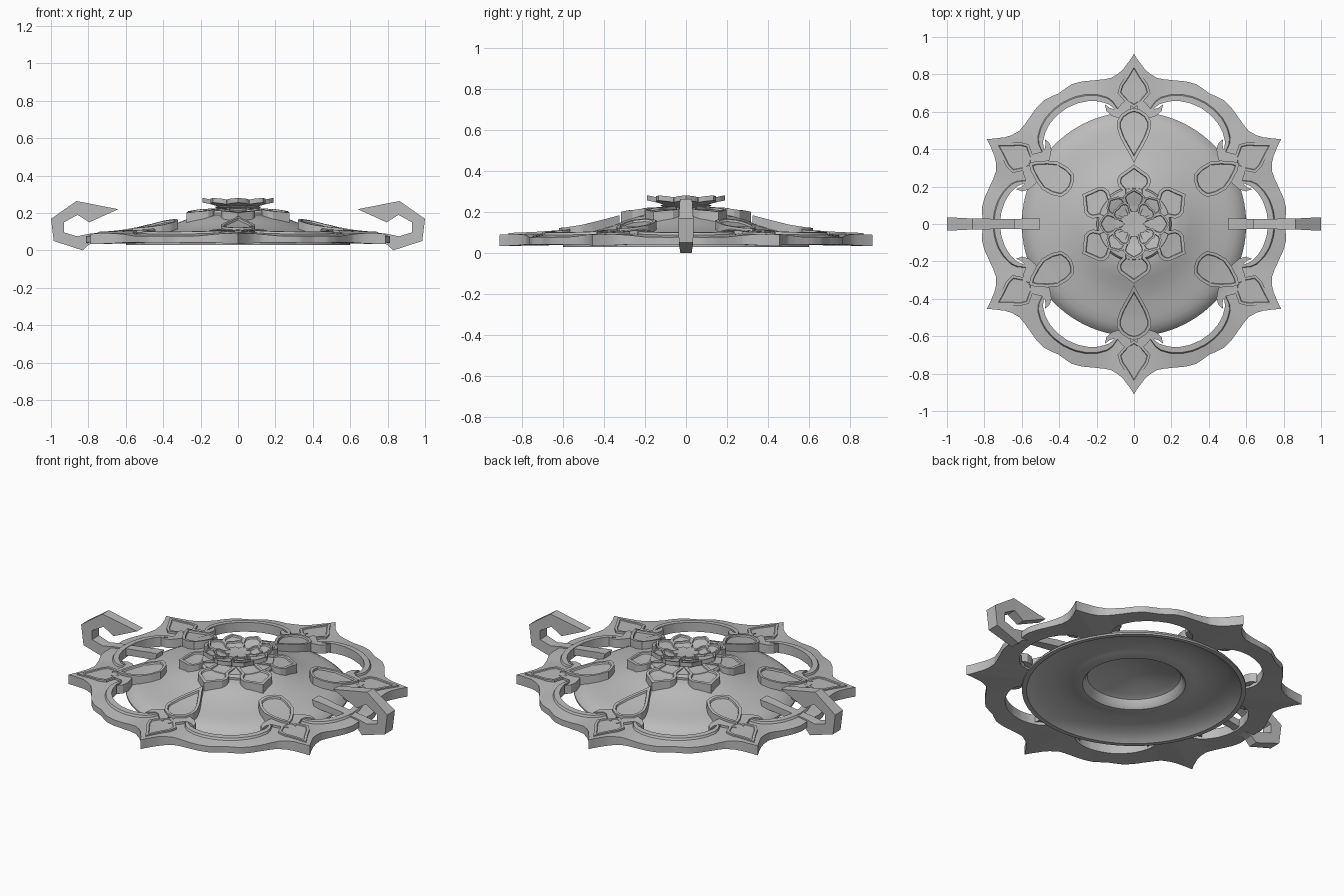
import bpy, bmesh
from math import cos, sin, pi, radians, hypot
from mathutils import Matrix

if "Cube" in bpy.data.objects:
    bpy.data.objects.remove(bpy.data.objects["Cube"])

GREY = (0.5, 0.5, 0.5, 1)
mat = bpy.data.materials.new("plain grey")
mat.use_nodes = True
mat.diffuse_color = GREY
mat.node_tree.nodes["Principled BSDF"].inputs["Base Color"].default_value = GREY


def finish(name, bm, angle=30):
    bmesh.ops.recalc_face_normals(bm, faces=bm.faces)
    me = bpy.data.meshes.new(name)
    bm.to_mesh(me)
    bm.free()
    me.materials.append(mat)
    ob = bpy.data.objects.new(name, me)
    bpy.context.collection.objects.link(ob)
    bpy.ops.object.select_all(action='DESELECT')
    ob.select_set(True)
    bpy.context.view_layer.objects.active = ob
    bpy.ops.object.shade_smooth_by_angle(angle=radians(angle))
    return ob


def interp(points, x):
    """Piecewise linear curve through the points."""
    if x <= points[0][0]:
        return points[0][1]
    for (a, u), (b, v) in zip(points, points[1:]):
        if x <= b:
            return u + (v - u) * (x - a) / (b - a)
    return points[-1][1]


def ring_mesh(name, sections, angle=30):
    """Join closed cross-sections of 3D points into a full ring."""
    bm = bmesh.new()
    rows = [[bm.verts.new(p) for p in s] for s in sections]
    n = len(rows[0])
    for a, b in zip(rows, rows[1:] + rows[:1]):
        for i in range(n):
            bm.faces.new((a[i], a[(i + 1) % n], b[(i + 1) % n], b[i]))
    bmesh.ops.remove_doubles(bm, verts=bm.verts, dist=0.0001)
    return finish(name, bm, angle)


def lathe(name, profile, steps=96):
    turns = [2 * pi * k / steps for k in range(steps)]
    return ring_mesh(name, [[(r * cos(t), r * sin(t), z) for r, z in profile] for t in turns])


def plate(name, half, angle, guide, low, high, rim=0, depth=0, mirror=True):
    """Ornament outlined by (radial, sideways) points, draped over a height curve."""
    outline = list(half)
    if mirror:
        outline += [(r, -s) for r, s in reversed(half) if s > 0]
    bm = bmesh.new()
    bm.faces.new([bm.verts.new((r, s, 0)) for r, s in outline])
    start, end = min(p[0] for p in outline), max(p[0] for p in outline)
    cuts = int((end - start) / 0.035)
    for k in range(1, cuts + 1):
        x = start + (end - start) * k / (cuts + 1)
        bmesh.ops.bisect_plane(bm, geom=bm.verts[:] + bm.edges[:] + bm.faces[:],
                               plane_co=(x, 0, 0), plane_no=(1, 0, 0))
    res = bmesh.ops.extrude_face_region(bm, geom=bm.faces[:], use_keep_orig=True)
    top = {g for g in res["geom"] if isinstance(g, bmesh.types.BMVert)}
    for v in bm.verts:
        v.co.z = interp(guide, hypot(v.co.x, v.co.y)) + (high if v in top else low)
    bmesh.ops.recalc_face_normals(bm, faces=bm.faces)
    if rim:
        faces = [f for f in bm.faces if all(v in top for v in f.verts)]
        bmesh.ops.inset_region(bm, faces=faces, thickness=rim, use_even_offset=True)
        # A short sloped wall inside the raised rim
        bmesh.ops.inset_region(bm, faces=faces, thickness=0.003, use_even_offset=True)
        for v in {v for f in faces for v in f.verts}:
            v.co.z -= depth
    bmesh.ops.rotate(bm, verts=bm.verts, matrix=Matrix.Rotation(angle, 3, 'Z'))
    return finish(name, bm)


# Hollow bell-shaped dish with a recessed, coned centre underneath
lathe("dish", [(0, .19), (.2, .188), (.25, .177), (.3, .156), (.35, .135), (.4, .119), (.45, .107),
               (.5, .096), (.54, .085), (.57, .07), (.59, .052), (.6, .04), (.6, .03), (.575, .03),
               (.56, .042), (.52, .064), (.45, .08), (.38, .086), (.33, .077), (.295, .067),
               (.275, .067), (.262, .08), (.25, .115), (.22, .13), (.1, .15), (0, .175)])

# Height curve shared by the frame and the ornaments
drape = [(.1, .192), (.2, .188), (.3, .172), (.4, .146), (.5, .122), (.6, .105), (.75, .095), (.92, .088)]

# Six-lobed openwork frame with pointed tips, a raised inner lip and drooping lobes
outer = [(0, .91), (1, .885), (2, .865), (4, .83), (6, .808), (9, .79), (12, .79), (16, .798),
         (20, .811), (24, .818), (27, .812), (30, .806)]
inner = [(0, .575), (8, .585), (10, .63), (12, .655), (16, .682), (20, .7), (25, .712), (30, .716)]
sections = []
for k in range(360):
    off = abs(k % 60 - 30)
    t = radians(k)
    a, b = interp(inner, off), interp(outer, off)
    lip = a + .032
    ha, hl, hb = (interp(drape, r) for r in (a, lip, b))
    droop = interp([(4, 0), (16, .016)], off)
    bottom = interp([(0, .033), (10, .042), (30, .04)], off)
    prof = [(a, bottom + .006), (a, ha + .004), (lip, hl + .004), (lip + .006, hl - .008),
            (b, hb - droop), (b, bottom)]
    sections.append([(r * cos(t), r * sin(t), z) for r, z in prof])
ring_mesh("lobed_frame", sections, 25)

# Ornaments at the six tips
drop = [(.325, 0), (.37, .022), (.41, .045), (.46, .072), (.51, .09), (.55, .09),
        (.585, .07), (.61, .035), (.62, 0)]
kite = [(.385, 0), (.392, .035), (.41, .07), (.46, .085), (.52, .085), (.57, .062), (.62, .03), (.65, 0)]
hook = [(.555, .02), (.565, .08), (.58, .122), (.605, .148), (.64, .155), (.622, .132),
        (.614, .108), (.62, .085), (.645, .065), (.68, .02)]
diamond = [(.62, 0), (.65, .045), (.7, .088), (.745, .075), (.8, .038), (.865, 0)]
for k in range(6):
    t = radians(30 + 60 * k)
    pole = k % 3 == 1
    plate("drop_ornament" if pole else "kite_ornament", drop if pole else kite, t, drape,
          -.045, .018, .016, .01)
    plate("tip_diamond", diamond, t, drape, -.02, .007, .014, .004)
    for side in (1, -1):
        plate("scroll_hook", [(r, s * side) for r, s in hook], t, drape, -.045, .006, mirror=False)

# Wide lower flower
petal = [(.1, .058), (.18, .062), (.205, .085), (.235, .09), (.262, .078), (.285, .045), (.318, 0)]
for k in range(6):
    plate("lower_petal", petal, radians(30 + 60 * k), drape, -.03, .033, .016, .009)
lathe("lower_hub", [(0, .225), (.11, .225), (.135, .218), (.19, .214), (.2, .2), (.2, .17), (0, .17)], 48)

# Stem and cupped upper flower
lathe("stem", [(0, .243), (.1, .24), (.125, .232), (.11, .222), (.1, .21), (0, .21)], 48)
cup = [(0, .24), (.09, .243), (.14, .256), (.17, .265), (.19, .27)]
upper = [(.03, .012), (.09, .037), (.12, .052), (.145, .058), (.165, .042), (.19, 0)]
middle = [(.02, .012), (.06, .036), (.09, .055), (.115, .05), (.128, .025), (.125, 0)]
small = [(0, .006), (.03, .02), (.05, .026), (.066, .018), (.07, 0)]
for k in range(8):
    plate("upper_petal", upper, pi / 4 * k, cup, -.014, .011, .01, .008)
for k in range(4):
    plate("middle_petal", middle, pi / 4 + pi / 2 * k, cup, -.01, .015, .009, .007)
for k in range(6):
    plate("centre_petal", small, radians(30 + 60 * k), cup, -.005, .017)

# Hooked side handles, tapering in width towards the frame
grip = [(.64, .22), (.864, .264), (1, .168), (.985, .05), (.83, 0), (.8, .03), (.7, .06), (.52, .085),
        (.505, .125), (.56, .12), (.62, .11), (.8, .088), (.86, .075), (.93, .096), (.93, .15),
        (.858, .19), (.795, .15)]
for side, name in ((1, "left_handle"), (-1, "right_handle")):
    bm = bmesh.new()
    loops = [[bm.verts.new((side * x, s * .03, z)) for x, z in grip] for s in (-1, 1)]
    caps = [bm.faces.new(loop) for loop in loops]
    for i in range(len(grip)):
        a, b = loops[0][i - 1], loops[0][i]
        bm.faces.new((a, b, loops[1][i], loops[1][i - 1]))
    bm.normal_update()
    bmesh.ops.triangulate(bm, faces=caps)
    for v in bm.verts:
        v.co.y *= .75 + 1.6 * abs(abs(v.co.x) - .72)
    finish(name, bm, 20)
